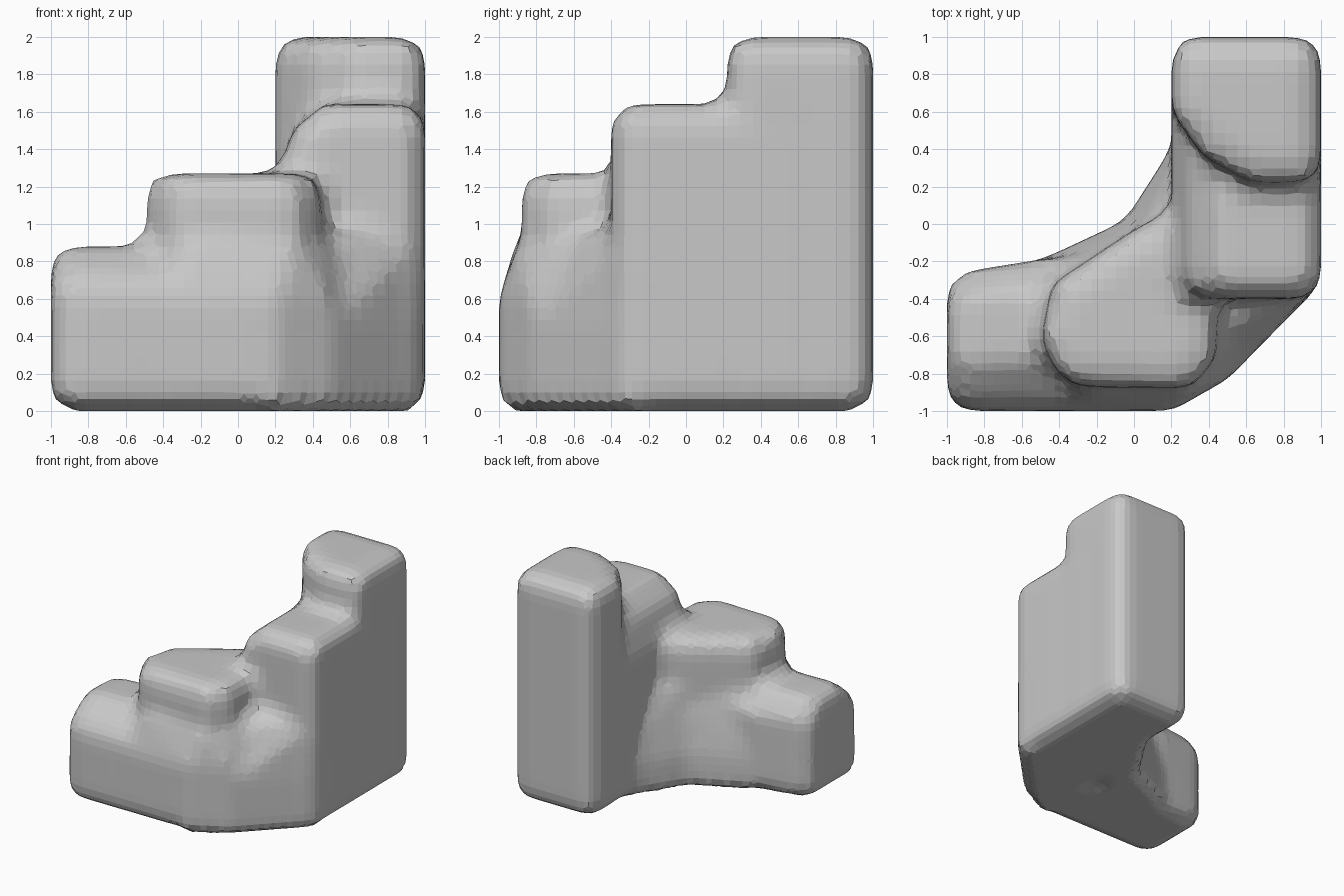
import bpy, bmesh
from math import radians

cube = bpy.data.objects.get("Cube")
if cube:
    bpy.data.objects.remove(cube)

stone = bpy.data.materials.new("grey stone")
stone.use_nodes = True
grey = (0.58, 0.58, 0.58, 1)
stone.diffuse_color = grey
stone.node_tree.nodes["Principled BSDF"].inputs["Base Color"].default_value = grey

mesh = bpy.data.meshes.new("step_blocks")


def block(*levels, rounding=0.12):
    """Convex rounded block wrapped round outlines, each given at some heights."""
    bm = bmesh.new()
    for heights, outline in levels:
        for z in heights:
            for x, y in outline:
                bm.verts.new((x, y, z))
    bmesh.ops.convex_hull(bm, input=bm.verts[:])
    bmesh.ops.delete(bm, geom=[v for v in bm.verts if not v.link_faces], context='VERTS')
    bmesh.ops.dissolve_limit(bm, angle_limit=radians(2), verts=bm.verts[:], edges=bm.edges[:])
    sharp = [e for e in bm.edges if e.calc_face_angle(0) > radians(50)]
    bmesh.ops.bevel(bm, geom=sharp, offset=rounding, offset_type='OFFSET',
                    segments=2, profile=0.5, affect='EDGES', clamp_overlap=True)
    bm.from_mesh(mesh)
    bm.to_mesh(mesh)
    bm.free()


# Lowest step, with a sloping front shoulder
block(((0, 0.7), [(-1, -1), (0.3, -1), (0.1, -0.13), (-0.5, -0.19), (-1, -0.27)]),
      ((0.88,), [(-1, -0.74), (0, -0.74), (0, -0.3), (-1, -0.4)]))

# Second step and the wide base under it
block(((0.4, 1.27), [(-0.5, -0.62), (-0.38, -0.87), (0.3, -0.88), (0.44, -0.72),
                     (0.46, -0.3), (0.25, 0.1), (0, -0.03), (-0.44, -0.32)]))
block(((0, 0.6), [(-0.5, -1), (0.2, -1), (0.5, -0.83), (0.6, -0.4), (-0.3, -0.3)]),
      ((1.0,), [(-0.3, -0.88), (0.3, -0.88), (0.46, -0.7), (0.3, -0.3)]))

# Third step, round on its inner top edge
third_ends = (-0.4, 0.7)
block(((0, 1.22), [(x, y) for x in (0.2, 1) for y in third_ends]),
      ((1.5,), [(0.29, y) for y in third_ends]),
      ((1.64,), [(x, y) for x in (0.46, 1) for y in third_ends]))

# Slanted outer corner between the second and third steps
block(((0, 0.45), [(0.1, -1), (0.2, -1), (0.5, -0.83), (1, -0.32), (0.9, 0.1), (0.2, -0.1)]),
      ((0.95,), [(0.38, -0.66), (0.93, -0.36), (0.9, 0.1), (0.3, -0.1)]), rounding=0.09)

# Top step, a full-height column with a rounded inner corner
block(((0, 2), [(0.2, 0.6), (0.2, 1), (1, 1), (1, 0.22), (0.62, 0.22), (0.37, 0.36)]))

# Sloping fill at the back of the lower steps
block(((0, 0.3), [(-0.6, -0.24), (-0.3, -0.11), (0, 0.04), (0.3, 0.1), (0, -0.5)]),
      ((0.9,), [(-0.35, -0.26), (0.24, 0.05), (0.3, -0.3)]), rounding=0.05)
block(((0, 0.3), [(-0.06, 0), (0.26, 0.5), (0.4, 0.3), (0.3, -0.3)]),
      ((0.9,), [(0.05, -0.02), (0.26, 0.2), (0.3, -0.3)]), rounding=0.05)

# Fuse the blocks into one softened mass
steps = bpy.data.objects.new("curved_steps", mesh)
bpy.context.collection.objects.link(steps)
remesh = steps.modifiers.new("fuse", 'REMESH')
remesh.mode = 'VOXEL'
remesh.voxel_size = 0.065
soften = steps.modifiers.new("soften", 'SMOOTH')
soften.factor = 0.5
soften.iterations = 2
graph = bpy.context.evaluated_depsgraph_get()
fused = bpy.data.meshes.new_from_object(steps.evaluated_get(graph))
steps.modifiers.clear()
steps.data = fused
bpy.data.meshes.remove(mesh)
fused.name = "curved_steps"

fused.materials.clear()
fused.materials.append(stone)
for face in fused.polygons:
    face.material_index = 0
    face.use_smooth = False
